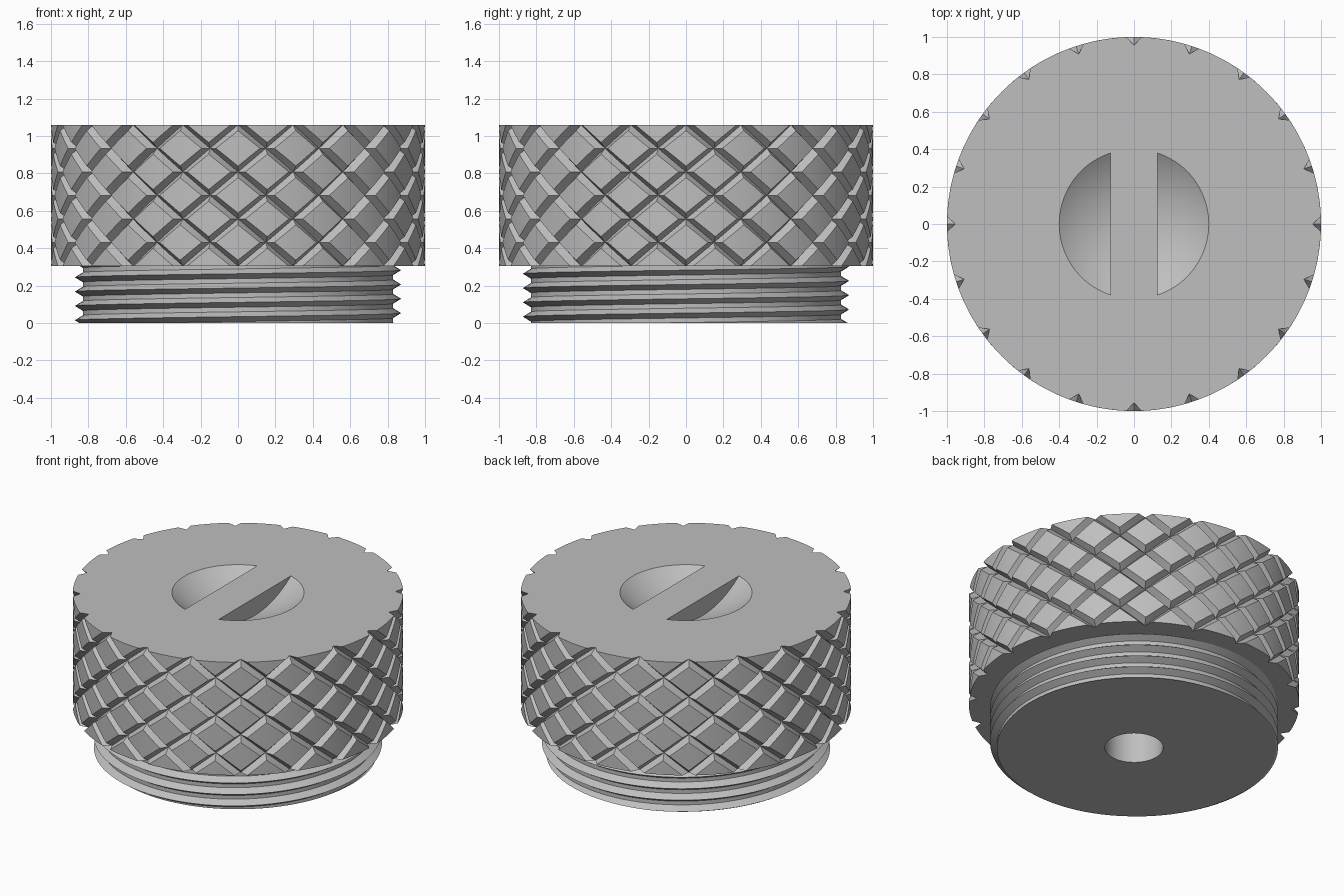
import bpy, bmesh, math
from mathutils import Vector

if "Cube" in bpy.data.objects:
    bpy.data.objects.remove(bpy.data.objects["Cube"], do_unlink=True)

TOP, SHOULDER = 1.06, 0.305

metal = bpy.data.materials.new("plain grey metal")
grey = (0.52, 0.52, 0.52, 1)
metal.diffuse_color = grey
metal.use_nodes = True
for node in metal.node_tree.nodes:
    if node.type == "BSDF_PRINCIPLED":
        node.inputs["Base Color"].default_value = grey


def polar(r, angle, z):
    return Vector((r * math.cos(angle), r * math.sin(angle), z))


def slice_and_cap(bm, point, normal):
    """Remove everything on the normal side of a plane and close the cut."""
    geom = bm.verts[:] + bm.edges[:] + bm.faces[:]
    bmesh.ops.bisect_plane(bm, geom=geom, dist=1e-5, plane_co=point,
                           plane_no=normal, clear_outer=True)
    n = Vector(normal)
    rim = [e for e in bm.edges if e.is_boundary and
           all(abs((v.co - Vector(point)).dot(n)) < 1e-4 for v in e.verts)]
    bmesh.ops.edgeloop_fill(bm, edges=rim)


def finish(bm, name):
    bmesh.ops.recalc_face_normals(bm, faces=bm.faces)
    mesh = bpy.data.meshes.new(name)
    bm.to_mesh(mesh)
    bm.free()
    mesh.materials.append(metal)
    obj = bpy.data.objects.new(name, mesh)
    bpy.context.collection.objects.link(obj)
    return obj


def activate(obj):
    bpy.ops.object.select_all(action="DESELECT")
    obj.select_set(True)
    bpy.context.view_layer.objects.active = obj


def carve(obj, cutter):
    mod = obj.modifiers.new("carve", "BOOLEAN")
    mod.operation = "DIFFERENCE"
    mod.solver = "EXACT"
    mod.object = cutter
    activate(obj)
    bpy.ops.object.modifier_apply(modifier=mod.name)
    bpy.data.objects.remove(cutter, do_unlink=True)


def smooth(obj):
    activate(obj)
    bpy.ops.object.shade_smooth_by_angle(angle=math.radians(25))


# Knurled head: crossing helical V grooves laid out on a diamond lattice
GROOVES, PERIODS, DEPTH, HALF = 20, 3, 0.045, 0.125
PADS = 4
steps = [0] + [HALF + (1 - 2 * HALF) * i / PADS for i in range(PADS + 1)] + [1]
last = len(steps) - 1
cell = math.tau / GROOVES
drop = (TOP - SHOULDER) / PERIODS

bm = bmesh.new()
for a in range(GROOVES):
    for m in range(2 * PERIODS + 1):
        grid = {}
        for i, s in enumerate(steps):
            for j, t in enumerate(steps):
                u, v = a + s, a - m + t
                r = 1 - DEPTH if i in (0, last) or j in (0, last) else 1
                grid[i, j] = bm.verts.new(
                    polar(r, cell * (u + v) / 2, TOP - drop * (u - v) / 2))
        for i in range(last):
            for j in range(last):
                q = [grid[i, j], grid[i + 1, j], grid[i + 1, j + 1], grid[i, j + 1]]
                if i in (0, last - 1) and j in (0, last - 1):
                    # Crossing: fold the quad along the line through its centre
                    if (i == 0) != (j == 0):
                        q = q[1:] + q[:1]
                    bm.faces.new((q[0], q[1], q[2]))
                    bm.faces.new((q[0], q[2], q[3]))
                else:
                    bm.faces.new(q)
bmesh.ops.remove_doubles(bm, verts=bm.verts, dist=1e-4)
slice_and_cap(bm, (0, 0, TOP), (0, 0, 1))
slice_and_cap(bm, (0, 0, SHOULDER), (0, 0, -1))
head = finish(bm, "knurled_head")

# Two shallow bowl pockets that leave a grip bar between them
BOWL, DISH, BAR = 0.40, 0.13, 0.125
ball = (BOWL ** 2 + DISH ** 2) / (2 * DISH)
for side in (1, -1):
    bm = bmesh.new()
    bmesh.ops.create_uvsphere(bm, u_segments=96, v_segments=96, radius=ball)
    bmesh.ops.translate(bm, verts=bm.verts, vec=(0, 0, TOP + ball - DISH))
    slice_and_cap(bm, (side * BAR, 0, 0), (-side, 0, 0))
    carve(head, finish(bm, "pocket_cutter"))
smooth(head)

# Threaded base: one right-handed helical ridge swept around the stem
ROOT, CREST, PITCH, SEGS = 0.83, 0.872, 0.0765, 96
profile = [(ROOT, -0.026), (CREST, 0), (ROOT, 0.026), (ROOT, PITCH - 0.026)]
start = 0.015 - 2.5 * PITCH
bm = bmesh.new()
rows = []
for s in range(SEGS * 8 + 1):
    turn = s / SEGS
    rows.append([bm.verts.new(polar(r, math.tau * turn, start + PITCH * turn + z))
                 for r, z in profile])
for p, q in zip(rows, rows[1:]):
    for k in range(len(profile) - 1):
        bm.faces.new((p[k], q[k], q[k + 1], p[k + 1]))
bmesh.ops.remove_doubles(bm, verts=bm.verts, dist=1e-4)
slice_and_cap(bm, (0, 0, SHOULDER + 0.01), (0, 0, 1))
slice_and_cap(bm, (0, 0, 0), (0, 0, -1))
base = finish(bm, "threaded_base")

# Blind round hole in the underside
bm = bmesh.new()
bmesh.ops.create_cone(bm, cap_ends=True, segments=64, radius1=0.176,
                      radius2=0.176, depth=0.56)
carve(base, finish(bm, "hole_cutter"))
smooth(base)
